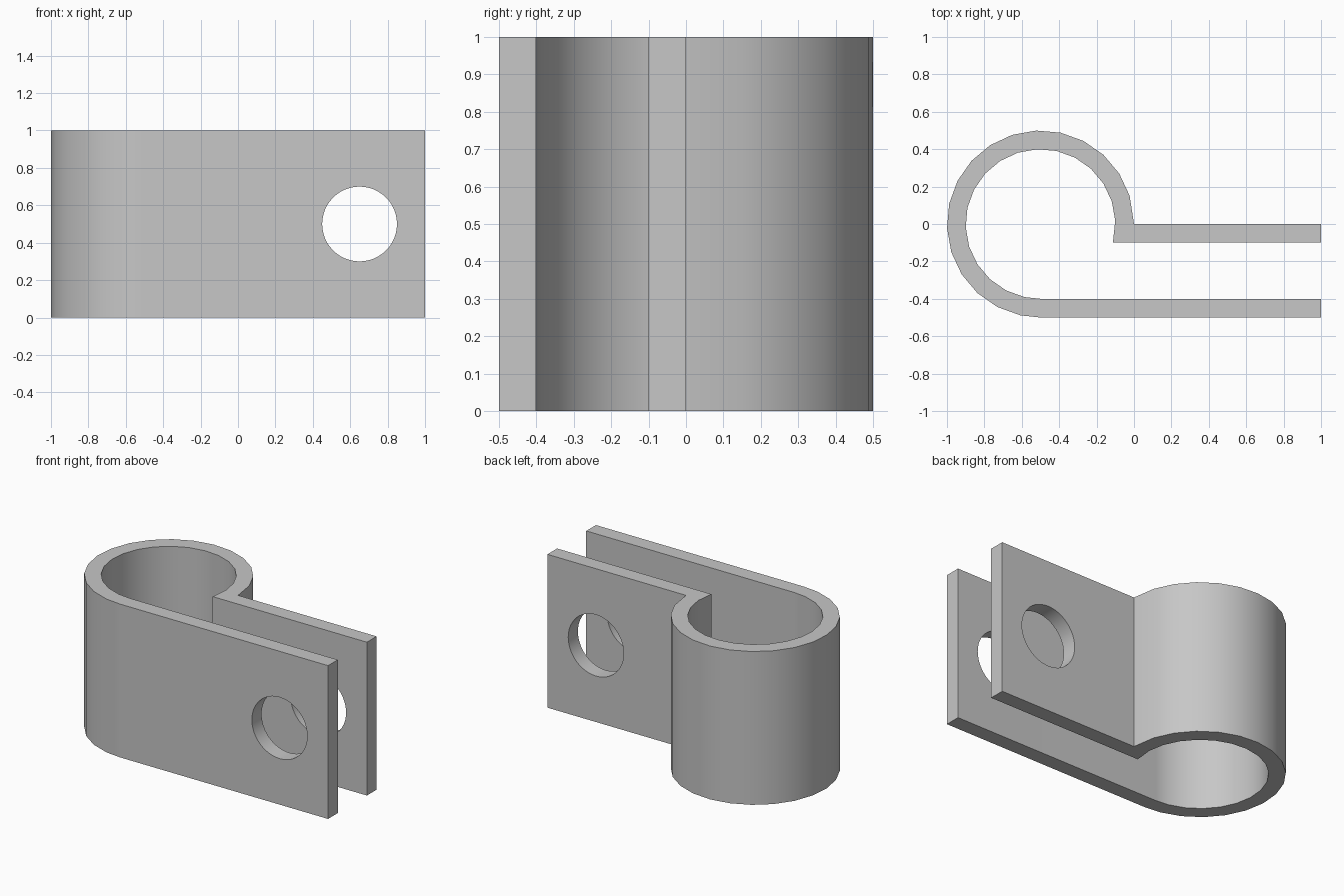
import bpy, bmesh
from math import sin, cos, radians, pi

if "Cube" in bpy.data.objects:
    bpy.data.objects.remove(bpy.data.objects["Cube"])

grey = bpy.data.materials.new("plain grey")
grey.use_nodes = True
colour = (0.57, 0.57, 0.57, 1)
grey.diffuse_color = colour
grey.node_tree.nodes["Principled BSDF"].inputs["Base Color"].default_value = colour


def arc(radius, angles):
    return [(-0.5 + radius * cos(radians(a)), radius * sin(radians(a))) for a in angles]


# Strap outline: open loop with a straight flange at each end
steps = [2.6 + 15 * k for k in range(18)]
outer = arc(0.5, [0] + steps[1:] + [270])
inner = arc(0.4, [-14.48] + steps + [270])
outline = outer + [(1, -0.5), (1, -0.4)] + inner[::-1] + [(1, -0.1), (1, 0)]

bm = bmesh.new()
base = bm.faces.new([bm.verts.new((x, y, 0)) for x, y in outline])
top = bmesh.ops.extrude_face_region(bm, geom=[base])["geom"]
bmesh.ops.translate(bm, vec=(0, 0, 1), verts=[v for v in top if isinstance(v, bmesh.types.BMVert)])
bmesh.ops.recalc_face_normals(bm, faces=bm.faces)
mesh = bpy.data.meshes.new("clamp_strap")
bm.to_mesh(mesh)
bm.free()
mesh.materials.append(grey)
strap = bpy.data.objects.new("clamp_strap", mesh)
bpy.context.collection.objects.link(strap)

# Bolt hole through both flanges
bpy.ops.mesh.primitive_cylinder_add(vertices=48, radius=0.2, depth=1,
                                    location=(0.65, -0.25, 0.5), rotation=(pi / 2, 0, 0))
cutter = bpy.context.object
cutter.name = "bolt_hole_cutter"
cutter.data.materials.append(grey)
cutter.hide_render = True
cutter.hide_set(True)

bpy.ops.object.select_all(action="DESELECT")
bpy.context.view_layer.objects.active = strap
strap.select_set(True)
hole = strap.modifiers.new("bolt_hole", "BOOLEAN")
hole.object = cutter
hole.solver = "EXACT"
bpy.ops.object.modifier_apply(modifier=hole.name)
bpy.data.objects.remove(cutter)

# Smooth loop, crisp edges and flat flanges
bpy.ops.object.shade_smooth_by_angle(angle=radians(30))
weighted = strap.modifiers.new("flat_flanges", "WEIGHTED_NORMAL")
weighted.keep_sharp = True
